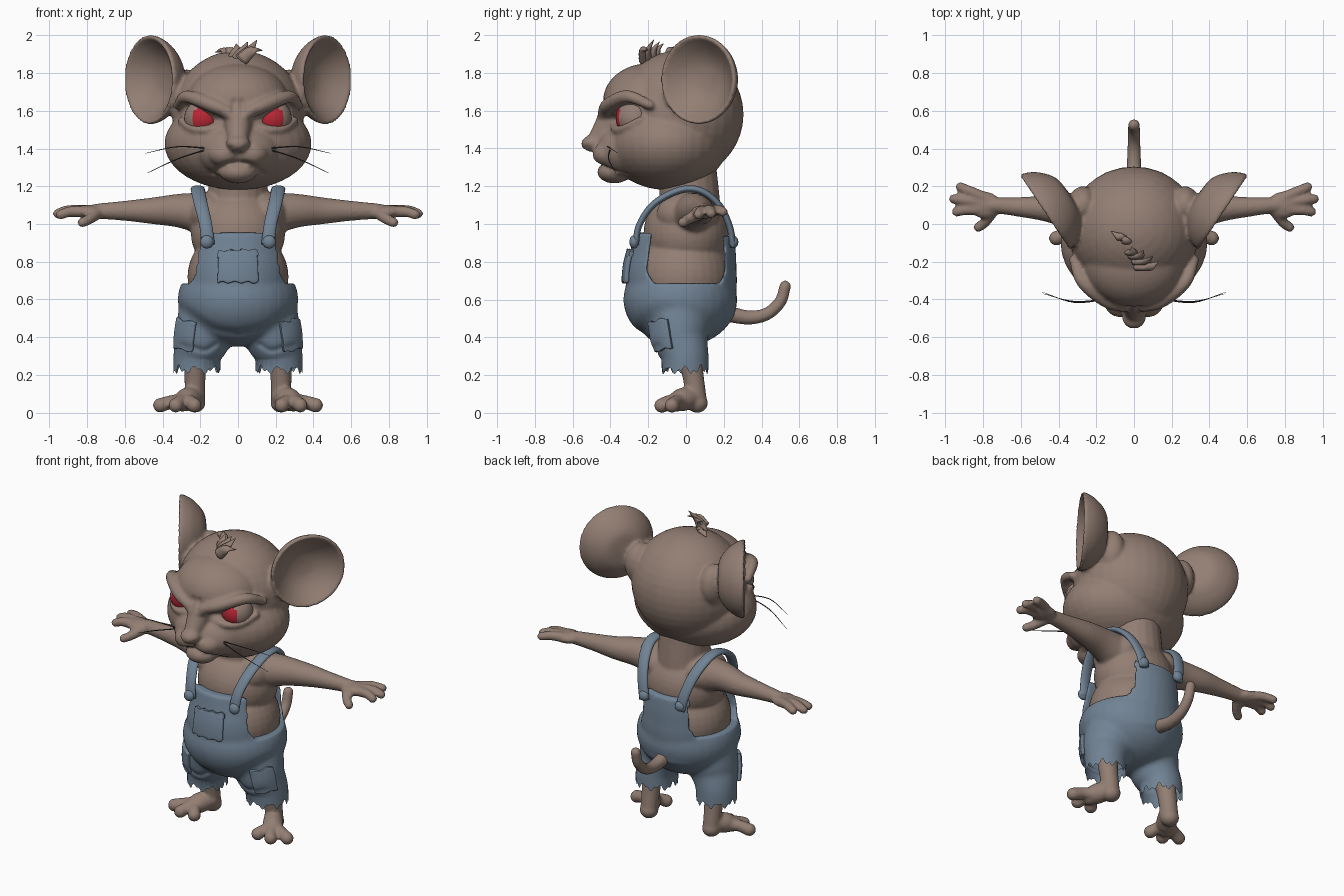
import bpy, bmesh, math
from mathutils import Vector, Matrix

if "Cube" in bpy.data.objects:
    bpy.data.objects.remove(bpy.data.objects["Cube"])

X, Y, Z = Vector((1, 0, 0)), Vector((0, 1, 0)), Vector((0, 0, 1))
SIDES = (1, -1)


def material(name, rgb):
    m = bpy.data.materials.new(name)
    m.use_nodes = True
    m.diffuse_color = (*rgb, 1)
    m.node_tree.nodes["Principled BSDF"].inputs["Base Color"].default_value = (*rgb, 1)
    return m


FUR = material("brown_fur", (0.29, 0.21, 0.172))
DENIM = material("blue_denim", (0.165, 0.225, 0.295))
RED = material("red_eye", (0.48, 0.02, 0.035))
DARK = material("dark_whisker", (0.05, 0.04, 0.035))


def ball(bm, centre, radii):
    bmesh.ops.create_uvsphere(bm, u_segments=32, v_segments=20, radius=1,
                              matrix=Matrix.Translation(centre) @ Matrix.Diagonal((*radii, 1)))


def balls(bm, centre, radii):
    for s in SIDES:
        ball(bm, (s * centre[0], *centre[1:]), radii)


def spline(path, steps=6):
    # Catmull-Rom through (x, y, z, radius) points
    p = [Vector(q) for q in path]
    p = [2 * p[0] - p[1]] + p + [2 * p[-1] - p[-2]]
    out = []
    for a, b, c, d in zip(p, p[1:], p[2:], p[3:]):
        for k in range(steps):
            t = k / steps
            out.append(0.5 * (2 * b + (c - a) * t + (2 * a - 5 * b + 4 * c - d) * t * t
                              + (3 * b - a - 3 * c + d) * t ** 3))
    return out + [p[-2]]


def tube(bm, path, ref=Z, flat=1, axis=None, ends=True, mirror=False, sides=20):
    if mirror:
        flipped = [(-p[0], *p[1:]) for p in path]
        tube(bm, flipped, Vector((-ref.x, ref.y, ref.z)), flat, axis, ends, False, sides)
    pts = spline(path)
    rings = []
    for i, p in enumerate(pts):
        t = axis or (pts[min(i + 1, len(pts) - 1)] - pts[max(i - 1, 0)]).to_3d().normalized()
        side = (ref - t * ref.dot(t)).normalized()
        up = t.cross(side)
        angles = [2 * math.pi * k / sides for k in range(sides)]
        rings.append([bm.verts.new(p.to_3d() + p.w * (side * math.cos(a) + up * flat * math.sin(a)))
                      for a in angles])
    for r, q in zip(rings, rings[1:]):
        for k in range(sides):
            n = (k + 1) % sides
            bm.faces.new((r[k], r[n], q[n], q[k]))
    bm.faces.new(rings[0])
    bm.faces.new(rings[-1])
    if ends:
        for p in (pts[0], pts[-1]):
            ball(bm, p.to_3d(), (p.w,) * 3)


def finish(name, bm, mat):
    bmesh.ops.recalc_face_normals(bm, faces=bm.faces)
    me = bpy.data.meshes.new(name)
    bm.to_mesh(me)
    bm.free()
    me.materials.append(mat)
    me.shade_smooth()
    ob = bpy.data.objects.new(name, me)
    bpy.context.collection.objects.link(ob)
    return ob


def fuse(ob, voxel):
    m = ob.modifiers.new("fuse", 'REMESH')
    m.mode, m.voxel_size = 'VOXEL', voxel


def bake(ob, mat, soften):
    m = ob.modifiers.new("soften", 'SMOOTH')
    m.factor, m.iterations = 0.5, soften
    bpy.context.view_layer.update()
    me = bpy.data.meshes.new_from_object(ob.evaluated_get(bpy.context.evaluated_depsgraph_get()))
    ob.modifiers.clear()
    ob.data = me
    me.materials.clear()
    me.materials.append(mat)
    me.shade_smooth()


def crease(ob, line, radius, depth, limit):
    # press a mirrored groove, given as (x, z) points, into the front
    pts = spline([(x, 0, z, 0) for x, z in line], 10)
    for v in ob.data.vertices:
        if v.co.y < limit:
            d = min(math.hypot(abs(v.co.x) - p.x, v.co.z - p.z) for p in pts)
            v.co.y += depth * math.exp(-(d / radius) ** 2)


# Head with muzzle, brows, eyelids and cupped ears
bm = bmesh.new()
ball(bm, (0, -0.03, 1.58), (0.35, 0.335, 0.34))
ball(bm, (0, -0.1, 1.425), (0.39, 0.32, 0.245))
ball(bm, (0, -0.2, 1.65), (0.27, 0.24, 0.2))
ball(bm, (0, -0.31, 1.39), (0.22, 0.17, 0.15))
ball(bm, (0, -0.38, 1.275), (0.1, 0.09, 0.06))
ball(bm, (0, -0.495, 1.425), (0.065, 0.06, 0.045))
balls(bm, (0.07, -0.41, 1.37), (0.09, 0.085, 0.068))
tube(bm, [(0, -0.38, 1.58, 0.08), (0, -0.43, 1.5, 0.065), (0, -0.48, 1.43, 0.05)], X)
tube(bm, [(0.03, -0.435, 1.58, 0.036), (0.14, -0.41, 1.63, 0.038),
          (0.27, -0.31, 1.675, 0.034), (0.32, -0.19, 1.63, 0.025)], mirror=True)
tube(bm, [(0.08, -0.385, 1.525, 0.02), (0.17, -0.37, 1.5, 0.022),
          (0.25, -0.32, 1.51, 0.022), (0.3, -0.24, 1.55, 0.02)], mirror=True)
cup = [(0.01, -0.15), (0.12, -0.135), (0.2, -0.07), (0.237, 0), (0.224, 0.018),
       (0.195, -0.012), (0.14, -0.06), (0.08, -0.09), (0.01, -0.1)]
for s in SIDES:
    normal = Vector((s * 0.83, -0.555, 0))
    centre = Vector((s * 0.46, 0.07, 1.765))
    tube(bm, [(*(centre + normal * d), r) for r, d in cup], Z, axis=normal, ends=False, sides=40)
balls(bm, (0.27, 0.1, 1.69), (0.08, 0.1, 0.13))
balls(bm, (0.29, -0.06, 1.66), (0.06, 0.08, 0.1))
head = finish("head", bm, FUR)
fuse(head, 0.011)
bake(head, FUR, 5)
crease(head, [(0, 1.325), (0.06, 1.318), (0.125, 1.275)], 0.013, 0.022, -0.3)
crease(head, [(0, 1.38), (0, 1.34)], 0.012, 0.014, -0.3)
crease(head, [(0.04, 1.4), (0.065, 1.415)], 0.012, 0.014, -0.4)
crease(head, [(0.025, 1.59), (0.02, 1.65)], 0.012, 0.012, -0.3)
crease(head, [(0.11, 1.555), (0.2, 1.56)], 0.035, 0.02, -0.25)

# Eyes: only the forward cap is red
bm = bmesh.new()
balls(bm, (0.185, -0.272, 1.56), (0.1, 0.1, 0.1))
eyes = finish("eyes", bm, FUR)
eyes.data.materials.append(RED)
for f in eyes.data.polygons:
    f.material_index = int(f.normal.y < -0.8)

# Hair tuft
bm = bmesh.new()
for dx, y, tip in [(0.1, -0.17, 1.975), (0.05, -0.14, 1.965), (-0.01, -0.12, 1.955),
                   (-0.07, -0.06, 1.93), (0.13, -0.2, 1.92), (-0.12, -0.04, 1.91)]:
    tube(bm, [(dx * 0.3 - 0.02, y - 0.03, 1.87, 0.035), (dx * 0.6, y - 0.03, 1.92, 0.026),
              (dx, y, tip, 0.002)], X, 0.6, ends=False, sides=10)
finish("hair_tuft", bm, FUR)

# Whiskers
bm = bmesh.new()
for mid, end in [((0.32, -0.415, 1.41), (0.49, -0.36, 1.375)),
                 ((0.32, -0.41, 1.345), (0.48, -0.37, 1.27))]:
    tube(bm, [(0.15, -0.4, 1.4, 0.004), (*mid, 0.003), (*end, 0.001)],
         ends=False, mirror=True, sides=6)
finish("whiskers", bm, DARK)

# Body: torso, arms, hands, legs, feet and tail
bm = bmesh.new()
ball(bm, (0, -0.015, 0.72), (0.268, 0.255, 0.26))
ball(bm, (0, 0, 0.95), (0.25, 0.225, 0.23))
tube(bm, [(0, 0.02, 1.0, 0.17), (0, 0.02, 1.12, 0.16), (0, 0.01, 1.26, 0.155)], X)
balls(bm, (0.15, 0.01, 1.055), (0.11, 0.165, 0.115))
tube(bm, [(0.15, 0.03, 1.05, 0.12), (0.3, 0.05, 1.07, 0.092), (0.45, 0.08, 1.07, 0.071),
          (0.6, 0.09, 1.07, 0.053), (0.75, 0.1, 1.068, 0.04)], Y, mirror=True)
balls(bm, (0.79, 0.1, 1.065), (0.08, 0.072, 0.036))
fingers = [((0.78, 0.13, 1.065), (0.86, 0.17, 1.075), (0.92, 0.195, 1.065)),
           ((0.8, 0.11, 1.065), (0.9, 0.127, 1.072), (0.955, 0.133, 1.055)),
           ((0.8, 0.08, 1.065), (0.89, 0.075, 1.065), (0.94, 0.065, 1.05)),
           ((0.75, 0.07, 1.055), (0.79, 0.01, 1.025), (0.825, -0.017, 1.008))]
for a, b, c in fingers:
    tube(bm, [(*a, 0.034), (*b, 0.028), (*c, 0.026)], mirror=True)
tube(bm, [(0.2, 0.01, 0.4, 0.085), (0.225, 0.025, 0.28, 0.063), (0.228, 0.04, 0.18, 0.056),
          (0.228, 0.055, 0.08, 0.054)], X, mirror=True)
balls(bm, (0.228, 0.06, 0.052), (0.056, 0.056, 0.052))
tube(bm, [(0.23, 0.04, 0.085, 0.055), (0.27, -0.02, 0.07, 0.062), (0.295, -0.06, 0.055, 0.05)],
     mirror=True)
for x, y in [(0.412, -0.075), (0.33, -0.13), (0.232, -0.125)]:
    tube(bm, [(0.28, -0.02, 0.06, 0.045), (x * 0.5 + 0.14, y * 0.7, 0.058, 0.036),
              (x, y, 0.039, 0.039)], mirror=True)
tube(bm, [(0, 0.2, 0.53, 0.045), (0, 0.33, 0.505, 0.038), (0, 0.43, 0.525, 0.034),
          (0, 0.5, 0.59, 0.032), (0, 0.525, 0.67, 0.031)], X)
body = finish("body", bm, FUR)
fuse(body, 0.01)
bake(body, FUR, 4)

# Armhole cutter, running straight across
bm = bmesh.new()
hole = [(-0.17, 0.685), (0.18, 0.685), (0.205, 0.75), (0.19, 1.05),
        (-0.165, 1.05), (-0.19, 0.88), (-0.207, 0.75)]
face = bm.faces.new([bm.verts.new((-0.5, y, z)) for y, z in hole])
side = bmesh.ops.extrude_face_region(bm, geom=[face])["geom"]
bmesh.ops.translate(bm, vec=X, verts=[v for v in side if isinstance(v, bmesh.types.BMVert)])
cutter = finish("armhole_cutter", bm, DENIM)
cutter.hide_render = True
cutter.hide_viewport = True

# Overalls: hips, bib and short legs
bm = bmesh.new()
ball(bm, (0, -0.03, 0.6), (0.32, 0.302, 0.25))
tube(bm, [(0, -0.02, 0.5, 0.28), (0, -0.025, 0.7, 0.295), (0, -0.015, 0.83, 0.282),
          (0, -0.01, 0.945, 0.265)], X, ends=False, sides=40)
tube(bm, [(0.15, -0.03, 0.54, 0.165), (0.185, -0.03, 0.4, 0.15), (0.218, -0.005, 0.3, 0.125),
          (0.222, 0, 0.18, 0.124)], X, ends=False, mirror=True, sides=32)
overalls = finish("overalls", bm, DENIM)
fuse(overalls, 0.012)
cut = overalls.modifiers.new("armholes", 'BOOLEAN')
cut.operation, cut.solver, cut.object = 'DIFFERENCE', 'EXACT', cutter
fuse(overalls, 0.011)
bake(overalls, DENIM, 5)
crease(overalls, [(0.3, 0.56), (0.14, 0.45), (0, 0.42)], 0.022, 0.014, -0.05)
crease(overalls, [(0.28, 0.36), (0.18, 0.33), (0.12, 0.36)], 0.015, 0.01, -0.03)

# Ragged hems
bm = bmesh.new()
bm.from_mesh(overalls.data)
bmesh.ops.bisect_plane(bm, geom=bm.verts[:] + bm.edges[:] + bm.faces[:],
                       plane_co=(0, 0, 0.275), plane_no=Z, clear_inner=True)
for v in bm.verts:
    if v.is_boundary:
        a = math.atan2(v.co.y, abs(v.co.x) - 0.22)
        v.co.z -= 0.01 + 0.035 * abs(math.sin(4 * a + v.co.x)) + 0.025 * abs(math.sin(9 * a))
bm.to_mesh(overalls.data)
bm.free()

# Shoulder straps and buttons
bm = bmesh.new()
tube(bm, [(0.158, -0.268, 0.89, 0.035), (0.172, -0.245, 1.0, 0.034), (0.198, -0.165, 1.11, 0.036),
          (0.213, -0.03, 1.18, 0.037), (0.21, 0.08, 1.175, 0.037), (0.185, 0.175, 1.1, 0.036),
          (0.155, 0.23, 0.99, 0.035), (0.13, 0.25, 0.88, 0.035)], X, 0.5, ends=False, mirror=True)
finish("straps", bm, DENIM)
bm = bmesh.new()
balls(bm, (0.165, -0.275, 0.905), (0.035, 0.025, 0.035))
balls(bm, (0.132, 0.252, 0.905), (0.033, 0.025, 0.033))
finish("buttons", bm, DENIM)


def pocket(name, centre, width, height, turn, roll):
    bm = bmesh.new()
    place = (Matrix.Translation(centre) @ Matrix.Rotation(turn, 4, 'Z')
             @ Matrix.Rotation(math.pi / 2, 4, 'X') @ Matrix.Rotation(roll, 4, 'Z')
             @ Matrix.Diagonal((width, height, 1, 1)))
    bmesh.ops.create_grid(bm, x_segments=12, y_segments=12, size=0.5, matrix=place)
    for v in bm.verts:
        if v.is_boundary:
            v.co.z += 0.006 * math.sin(90 * v.co.x + 50 * v.co.z)
    ob = finish(name, bm, DENIM)
    if (ob.data.polygons[0].normal.y > 0):
        ob.data.flip_normals()
    wrap = ob.modifiers.new("wrap", 'SHRINKWRAP')
    wrap.target = overalls
    thick = ob.modifiers.new("thick", 'SOLIDIFY')
    thick.thickness, thick.offset = 0.022, 1
    bev = ob.modifiers.new("round", 'BEVEL')
    bev.width, bev.segments = 0.007, 2


# Bib pocket with its hem, and two leg pockets
pocket("bib_pocket", (0, -0.33, 0.775), 0.23, 0.17, 0, 0)
pocket("bib_pocket_hem", (0, -0.33, 0.85), 0.24, 0.035, 0, 0.03)
for s, label in zip(SIDES, ("left", "right")):
    pocket(label + "_leg_pocket", (s * 0.29, -0.14, 0.41), 0.15, 0.16, s * 0.75, s * 0.2)
